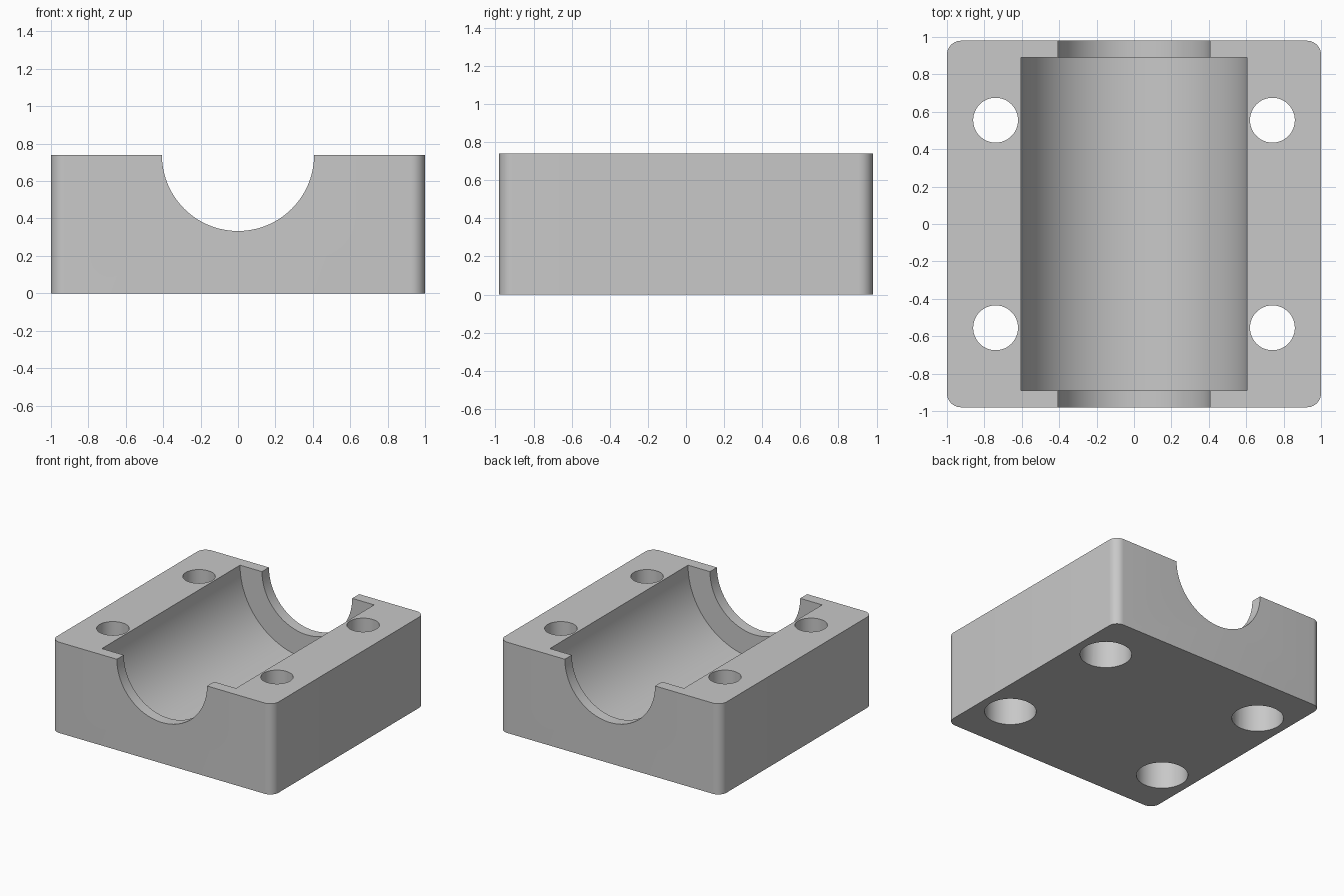
import bpy, bmesh, math
from mathutils import Vector

cube = bpy.data.objects.get("Cube")
if cube:
    bpy.data.objects.remove(cube, do_unlink=True)

HEIGHT, HALF_X, HALF_Y = 0.74, 1.0, 0.98
BORE_RADIUS, MOUTH_RADIUS, BORE_HALF = 0.605, 0.407, 0.89
HOLE_X, HOLE_Y, HOLE_RADIUS = 0.74, 0.555, 0.12
SINK_RADIUS, SINK_DEPTH = 0.193, 0.35


def prism(name, points, sweep):
    """Extrude a closed loop of points along a vector."""
    bm = bmesh.new()
    face = bm.faces.new([bm.verts.new(p) for p in points])
    result = bmesh.ops.extrude_face_region(bm, geom=[face], use_keep_orig=True)
    moved = [v for v in result["geom"] if isinstance(v, bmesh.types.BMVert)]
    bmesh.ops.translate(bm, verts=moved, vec=sweep)
    bmesh.ops.recalc_face_normals(bm, faces=bm.faces)
    mesh = bpy.data.meshes.new(name)
    bm.to_mesh(mesh)
    bm.free()
    obj = bpy.data.objects.new(name, mesh)
    bpy.context.collection.objects.link(obj)
    return obj


def trough(name, radius, half_length, steps=48):
    """Half-round channel, open at the top."""
    points = [(radius, -half_length, 1), (-radius, -half_length, 1)]
    for i in range(steps + 1):
        a = math.pi * (1 + i / steps)
        points.append((radius * math.cos(a), -half_length,
                       HEIGHT + radius * math.sin(a)))
    return prism(name, points, (0, 2 * half_length, 0))


def drill(name, x, y, radius, bottom, top, steps=48):
    turn = math.tau / steps
    points = [(x + radius * math.cos(i * turn), y + radius * math.sin(i * turn), bottom)
              for i in range(steps)]
    return prism(name, points, (0, 0, top - bottom))


# Block with rounded upright corners
corners = [(-HALF_X, -HALF_Y, 0), (HALF_X, -HALF_Y, 0),
           (HALF_X, HALF_Y, 0), (-HALF_X, HALF_Y, 0)]
block = prism("bearing_block", corners, (0, 0, HEIGHT))
bm = bmesh.new()
bm.from_mesh(block.data)
upright = [e for e in bm.edges
           if abs((e.verts[0].co - e.verts[1].co).normalized().z) > 0.9]
bmesh.ops.bevel(bm, geom=upright, offset=0.075, segments=10, profile=0.5,
                affect='EDGES')
bm.to_mesh(block.data)
bm.free()

# Channel, narrower end mouths, and bolt holes widened from below
cutters = [trough("bore_cutter", BORE_RADIUS, BORE_HALF),
           trough("mouth_cutter", MOUTH_RADIUS, HALF_Y + 0.1)]
for sx in (-1, 1):
    for sy in (-1, 1):
        x, y = sx * HOLE_X, sy * HOLE_Y
        cutters.append(drill("bolt_cutter", x, y, HOLE_RADIUS, -0.1, 1))
        cutters.append(drill("counterbore_cutter", x, y, SINK_RADIUS, -0.2, SINK_DEPTH))

bpy.ops.object.select_all(action='DESELECT')
block.select_set(True)
bpy.context.view_layer.objects.active = block
for cutter in cutters:
    cutter.hide_render = True
    mod = block.modifiers.new(cutter.name, 'BOOLEAN')
    mod.operation = 'DIFFERENCE'
    mod.solver = 'EXACT'
    mod.object = cutter
    bpy.ops.object.modifier_apply(modifier=mod.name)
    bpy.data.objects.remove(cutter, do_unlink=True)

# Plain grey finish
grey = bpy.data.materials.new("plain_grey")
grey.use_nodes = True
colour = (0.58, 0.58, 0.58, 1)
grey.diffuse_color = colour
grey.node_tree.nodes["Principled BSDF"].inputs["Base Color"].default_value = colour
block.data.materials.clear()
block.data.materials.append(grey)
bpy.ops.object.shade_smooth_by_angle(angle=math.radians(30))
